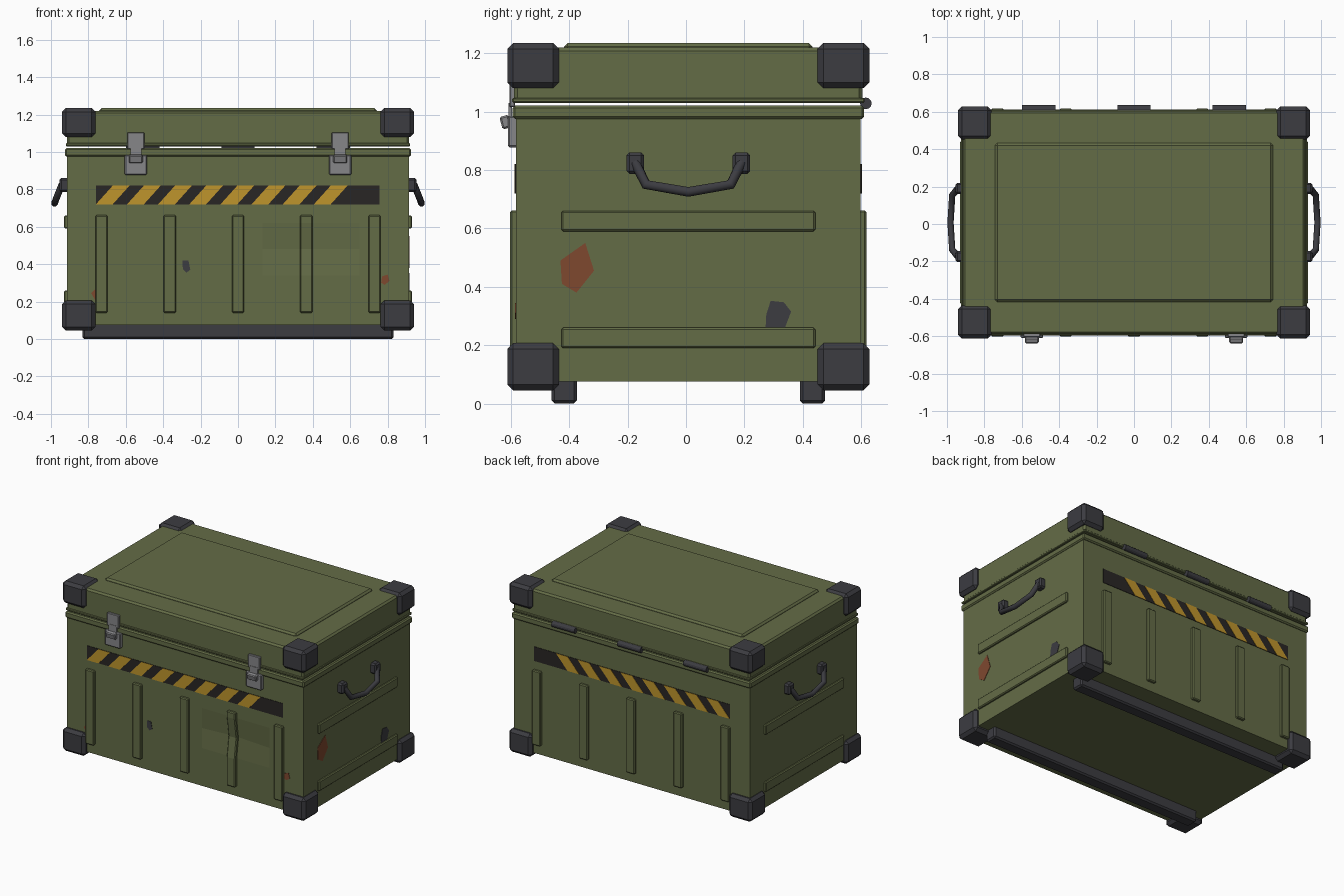
import bpy, bmesh, math
from mathutils import Matrix, Vector

if "Cube" in bpy.data.objects:
    bpy.data.objects.remove(bpy.data.objects["Cube"])

CY = 0.008                       # case centre in y
HX, HY = 0.915, 0.59             # body half sizes


def mat(name, r, g, b):
    m = bpy.data.materials.new(name)
    m.diffuse_color = (r, g, b, 1)
    m.use_nodes = True
    m.node_tree.nodes["Principled BSDF"].inputs["Base Color"].default_value = m.diffuse_color
    return m


OLIVE = mat("olive_paint", 0.127, 0.150, 0.062)
DARK = mat("dark_rubber", 0.045, 0.045, 0.053)
BLACK = mat("strip_black", 0.022, 0.019, 0.018)
YELLOW = mat("strip_yellow", 0.52, 0.30, 0.025)
RUST = mat("rust", 0.21, 0.065, 0.028)
STEEL = mat("steel", 0.24, 0.24, 0.25)


def finish(name, bm, m):
    bmesh.ops.recalc_face_normals(bm, faces=bm.faces)
    me = bpy.data.meshes.new(name)
    bm.to_mesh(me)
    bm.free()
    me.materials.append(m)
    ob = bpy.data.objects.new(name, me)
    bpy.context.collection.objects.link(ob)
    return ob


def box(name, x, y, z, m, bevel=0.0, rot=0.0, dent=False):
    """Chamfered box from (min, max) ranges; rot tilts about x."""
    c = Vector([(r[0] + r[1]) / 2 for r in (x, y, z)])
    s = [abs(r[1] - r[0]) for r in (x, y, z)]
    bm = bmesh.new()
    bmesh.ops.create_cube(bm, size=1)
    bmesh.ops.scale(bm, vec=s, verts=bm.verts)
    if bevel:
        bmesh.ops.bevel(bm, geom=bm.edges[:], offset=bevel, segments=1,
                        affect='EDGES', profile=0.5)
    bmesh.ops.transform(bm, matrix=Matrix.Translation(c) @ Matrix.Rotation(rot, 4, 'X'),
                        verts=bm.verts)
    if dent:
        # shallow knock in the front panel
        for co, no in [((v, 0, 0), (1, 0, 0)) for v in (0.13, 0.38, 0.65)] + \
                      [((0, 0, v), (0, 0, 1)) for v in (0.34, 0.48, 0.62)]:
            bmesh.ops.bisect_plane(bm, geom=bm.verts[:] + bm.edges[:] + bm.faces[:],
                                   plane_co=co, plane_no=no)
        for v in bm.verts:
            if v.co.y < 0 and abs(v.co.z - 0.48) < 0.01 and 0.3 < v.co.x < 0.42:
                v.co.y += 0.02
    return finish(name, bm, m)


def patch(name, pts, face, pos, m, t=0.003):
    """Thin polygon on an end ('x') or long ('y') face, raised outward."""
    bm = bmesh.new()
    out = math.copysign(t, pos)

    def at(u, w, d):
        return (d, u, w) if face == 'x' else (u, d, w)
    lo = [bm.verts.new(at(u, w, pos)) for u, w in pts]
    hi = [bm.verts.new(at(u, w, pos + out)) for u, w in pts]
    bm.faces.new(lo)
    bm.faces.new(hi)
    for i in range(len(pts)):
        j = (i + 1) % len(pts)
        bm.faces.new((lo[i], lo[j], hi[j], hi[i]))
    return finish(name, bm, m)


def yr(h):
    return (CY - h, CY + h)


# body shell, rim and lid
box("body", (-HX, HX), yr(HY), (0.075, 0.99), OLIVE, dent=True)
box("body_rim", (-0.925, 0.925), yr(0.602), (0.975, 1.02), OLIVE, 0.008)
box("lid", (-HX, HX), yr(0.597), (1.035, 1.22), OLIVE, 0.012)
box("lid_skirt", (-0.92, 0.92), yr(0.603), (1.03, 1.047), OLIVE, 0.004)
panel = box("lid_panel", (-0.742, 0.742), yr(0.425), (1.20, 1.235), OLIVE, 0.012)

# corner guards
for sx in (-1, 1):
    for sy in (-1, 1):
        for tag, z in (("lower", (0.045, 0.207)), ("upper", (1.08, 1.235))):
            box(f"{tag}_corner_guard", (sx * 0.762, sx * 0.94),
                (CY + sy * 0.443, CY + sy * 0.62), z, DARK, 0.02)

# skids
for s in (-1, 1):
    box("skid", (-0.832, 0.832), (CY + s * 0.382, CY + s * 0.468), (0, 0.085), DARK, 0.01)

# front and back ribs, warning strips
for s, side in ((-1, "front"), (1, "back")):
    face = CY + s * HY
    for x in (-0.73, -0.365, 0, 0.365, 0.73):
        box(f"{side}_rib", (x - 0.033, x + 0.033), (face - s * 0.03, face + s * 0.02),
            (0.14, 0.662), OLIVE, 0.006, dent=(s < 0 and 0.3 < x < 0.4))
    z0, z1 = 0.72, 0.82
    patch(f"{side}_warning_strip", [(-0.76, z0), (0.757, z0), (0.757, z1), (-0.76, z1)],
          'y', face, BLACK, 0.003)
    for i in range(8):
        a = -0.76 + i * 0.1665
        patch(f"{side}_warning_stripe",
              [(a, z0), (a + 0.09, z0), (a + 0.18, z1), (a + 0.09, z1)],
              'y', face + s * 0.003, YELLOW, 0.002)

# end ribs and carrying handles
for s, side in ((-1, "left"), (1, "right")):
    for z in (0.225, 0.625):
        box(f"{side}_rib", (s * 0.89, s * 0.93), yr(0.435), (z - 0.035, z + 0.035),
            OLIVE, 0.006)
    for k in (-1, 1):
        y = CY + k * 0.182
        box(f"{side}_handle_mount", (s * 0.905, s * 0.955), (y - 0.03, y + 0.03),
            (0.787, 0.86), DARK, 0.01)
    cu = bpy.data.curves.new(f"{side}_handle", 'CURVE')
    cu.dimensions = '3D'
    cu.bevel_depth = 0.018
    cu.bevel_resolution = 2
    cu.use_fill_caps = True
    path = [(0.942, -0.182, 0.825), (0.972, -0.145, 0.75), (0.981, 0, 0.725),
            (0.972, 0.145, 0.75), (0.942, 0.182, 0.825)]
    sp = cu.splines.new('POLY')
    sp.points.add(len(path) - 1)
    for p, (x, y, z) in zip(sp.points, path):
        p.co = (s * x, CY + y, z, 1)
    cu.materials.append(DARK)
    bpy.context.collection.objects.link(bpy.data.objects.new(f"{side}_handle", cu))

# latches
for x in (-0.546, 0.546):
    box("latch_base", (x - 0.06, x + 0.06), (-0.61, -0.575), (0.877, 0.985), STEEL, 0.006)
    box("latch_keeper", (x - 0.046, x + 0.046), (-0.605, -0.585), (1.015, 1.105), STEEL, 0.004)
    box("latch_hook", (x - 0.03, x + 0.03), (-0.608, -0.596), (0.96, 1.03), STEEL)
    box("latch_lever", (x - 0.037, x + 0.037), (-0.634, -0.602), (0.942, 0.986), STEEL,
        0.006, rot=math.radians(15))

# hinges
for x in (-0.51, 0, 0.51):
    bm = bmesh.new()
    bmesh.ops.create_cone(bm, cap_ends=True, segments=12, radius1=0.02, radius2=0.02,
                          depth=0.178,
                          matrix=Matrix.Translation((x, 0.616, 1.028)) @
                          Matrix.Rotation(math.pi / 2, 4, 'Y'))
    finish("hinge", bm, DARK)

# worn paint
front, right = CY - HY, HX
patch("rust_patch", [(-0.345, 0.55), (-0.315, 0.455), (-0.375, 0.38), (-0.425, 0.41),
                     (-0.43, 0.49)], 'x', right, RUST)
patch("bare_patch", [(0.29, 0.352), (0.335, 0.347), (0.36, 0.315), (0.335, 0.25),
                     (0.272, 0.25), (0.275, 0.305)], 'x', right, DARK)
patch("bare_chip", [(-0.297, 0.42), (-0.265, 0.42), (-0.255, 0.37), (-0.275, 0.355),
                    (-0.295, 0.375)], 'y', front, DARK)
patch("rust_chip_right", [(0.77, 0.335), (0.80, 0.345), (0.81, 0.31), (0.785, 0.29),
                          (0.765, 0.30)], 'y', front, RUST)
patch("rust_chip_left", [(-0.785, 0.245), (-0.765, 0.265), (-0.745, 0.24),
                         (-0.765, 0.21)], 'y', front, RUST)
